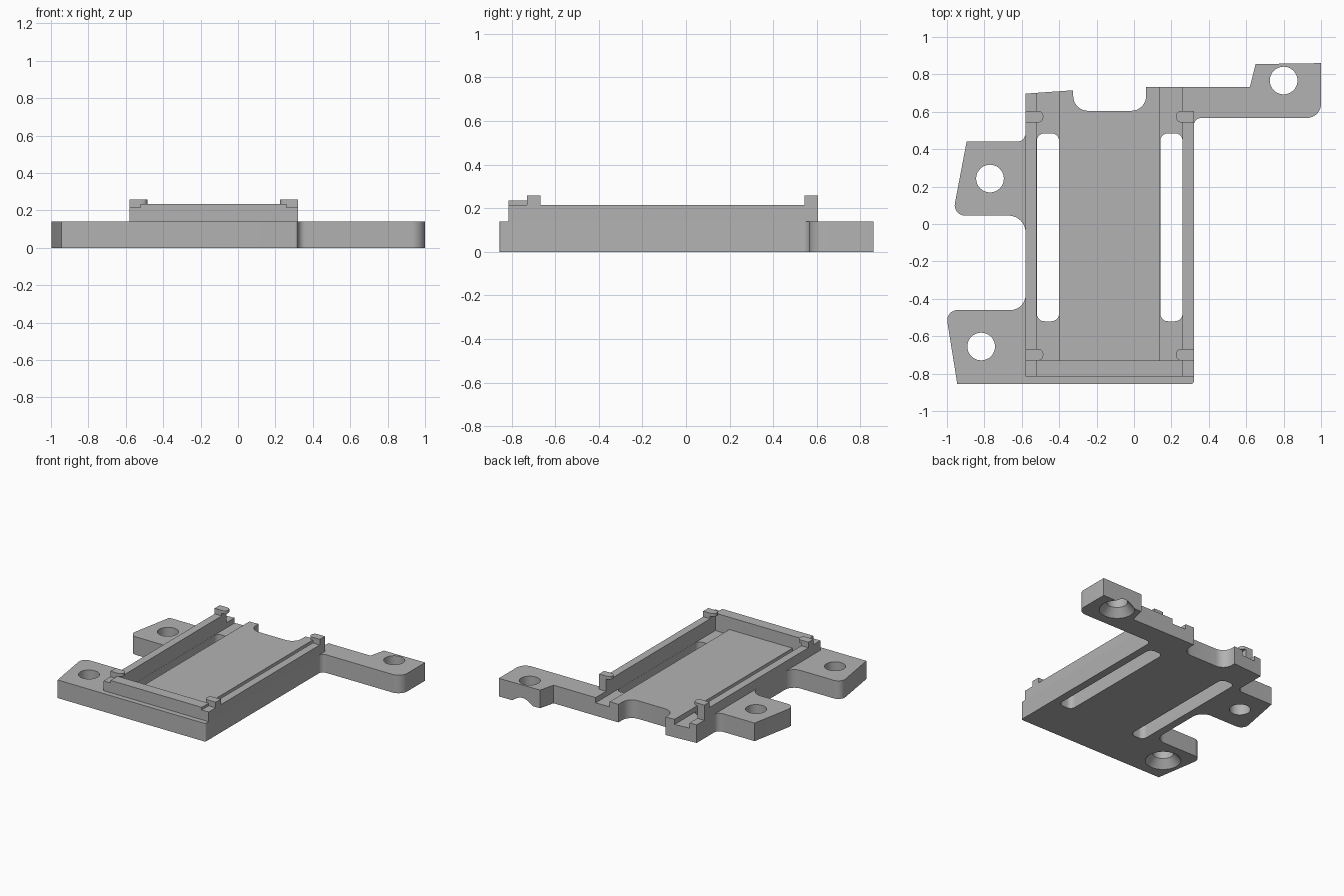
import bpy, bmesh, math
from mathutils import Vector

cube = bpy.data.objects.get("Cube")
if cube:
    bpy.data.objects.remove(cube, do_unlink=True)

grey = bpy.data.materials.new("plain grey")
grey.use_nodes = True
colour = (0.45, 0.45, 0.45, 1)
grey.diffuse_color = colour
grey.node_tree.nodes["Principled BSDF"].inputs["Base Color"].default_value = colour


def rounded(corners, steps=8):
    """Fillet each (x, y, radius) corner of a closed outline."""
    out = []
    n = len(corners)
    for i, (x, y, r) in enumerate(corners):
        p = Vector((x, y))
        if r == 0:
            out.append(p)
            continue
        a = (Vector(corners[i - 1][:2]) - p).normalized()
        b = (Vector(corners[(i + 1) % n][:2]) - p).normalized()
        half = a.angle(b) / 2
        centre = p + (a + b).normalized() * (r / math.sin(half))
        start = p + a * (r / math.tan(half)) - centre
        end = p + b * (r / math.tan(half)) - centre
        sweep = start.angle(end)
        for k in range(steps + 1):
            t = k / steps
            out.append(centre + (start * math.sin((1 - t) * sweep)
                                 + end * math.sin(t * sweep)) / math.sin(sweep))
    return out


def finish(name, bm):
    bmesh.ops.recalc_face_normals(bm, faces=bm.faces)
    mesh = bpy.data.meshes.new(name)
    bm.to_mesh(mesh)
    bm.free()
    mesh.materials.append(grey)
    obj = bpy.data.objects.new(name, mesh)
    bpy.context.collection.objects.link(obj)
    return obj


def prism(name, corners, z0, z1):
    bm = bmesh.new()
    face = bm.faces.new([bm.verts.new((p.x, p.y, z0)) for p in rounded(corners)])
    top = bmesh.ops.extrude_face_region(bm, geom=[face])["geom"]
    verts = [v for v in top if isinstance(v, bmesh.types.BMVert)]
    bmesh.ops.translate(bm, vec=(0, 0, z1 - z0), verts=verts)
    return finish(name, bm)


def block(name, x0, x1, y0, y1, z0, z1, r=0):
    return prism(name, [(x0, y0, r), (x1, y0, r), (x1, y1, r), (x0, y1, r)], z0, z1)


def cone(name, x, y, z0, z1, r0, r1):
    bm = bmesh.new()
    bmesh.ops.create_cone(bm, cap_ends=True, segments=40, radius1=r0, radius2=r1, depth=z1 - z0)
    bmesh.ops.translate(bm, vec=(x, y, (z0 + z1) / 2), verts=bm.verts)
    return finish(name, bm)


def cut(target, cutter):
    mod = target.modifiers.new("cut", "BOOLEAN")
    mod.operation = "DIFFERENCE"
    mod.solver = "EXACT"
    mod.object = cutter
    bpy.context.view_layer.objects.active = target
    bpy.ops.object.modifier_apply(modifier=mod.name)
    bpy.data.objects.remove(cutter, do_unlink=True)


# Base plate with arm, two side ears and the rear notch
T = 0.14
outline = [
    (-0.945, -0.855, 0), (0.32, -0.855, 0.015), (0.32, 0.567, 0.04), (1, 0.567, 0.075),
    (1, 0.86, 0), (0.65, 0.855, 0), (0.62, 0.733, 0), (0.065, 0.733, 0),
    (0.065, 0.605, 0.08), (-0.325, 0.605, 0.08), (-0.325, 0.715, 0), (-0.58, 0.697, 0),
    (-0.58, 0.44, 0.045), (-0.895, 0.44, 0), (-0.97, 0.045, 0.055),
    (-0.58, 0.045, 0.09), (-0.58, -0.46, 0.08), (-1.008, -0.46, 0.055)]
base = prism("base_plate", outline, 0, T)

# Sunken channels with through slots beside the centre panel
for x0, x1 in ((-0.52, -0.40), (0.14, 0.26)):
    cut(base, block("channel_cutter", x0, x1, -0.73, 0.95, 0.10, 0.3))
    cut(base, block("slot_cutter", x0 + 0.001, x1 - 0.001, -0.52, 0.485, -0.1, 0.3, 0.04))

# Screw holes, two of them countersunk from below
for x, y, sunk in ((0.8, 0.767, True), (-0.77, 0.243, False), (-0.817, -0.655, True)):
    cut(base, cone("hole_cutter", x, y, -0.1, 0.3, 0.074, 0.074))
    if sunk:
        cut(base, cone("countersink_cutter", x, y, -0.01, 0.06, 0.134, 0.073))

# Side rails with retaining clips at both ends
RAIL = 0.215
for side, outer, inner, tip in (("right", -0.58, -0.52, -0.485), ("left", 0.32, 0.26, 0.225)):
    x0, x1 = sorted((outer, inner))
    block(side + "_rail", x0, x1, -0.815, 0.605, T, RAIL)
    for end, y0, y1 in (("front", -0.73, -0.667), ("rear", 0.543, 0.605)):
        block(f"{side}_{end}_clip_post", x0, x1, y0, y1, RAIL, 0.235)
        r = 0.028
        corners = [(outer, y0, 0), (tip, y0, r), (tip, y1, r), (outer, y1, 0)]
        prism(f"{side}_{end}_clip", corners, 0.235, 0.258)

# Front wall
block("front_wall", -0.52, 0.26, -0.815, -0.73, T, 0.235)

# Smooth the fillets and bores, keep the edges crisp
bpy.ops.object.select_all(action="DESELECT")
for obj in bpy.context.collection.objects:
    if obj.type == "MESH" and grey.name in obj.data.materials:
        obj.select_set(True)
        bpy.context.view_layer.objects.active = obj
bpy.ops.object.shade_smooth_by_angle(angle=math.radians(30))
